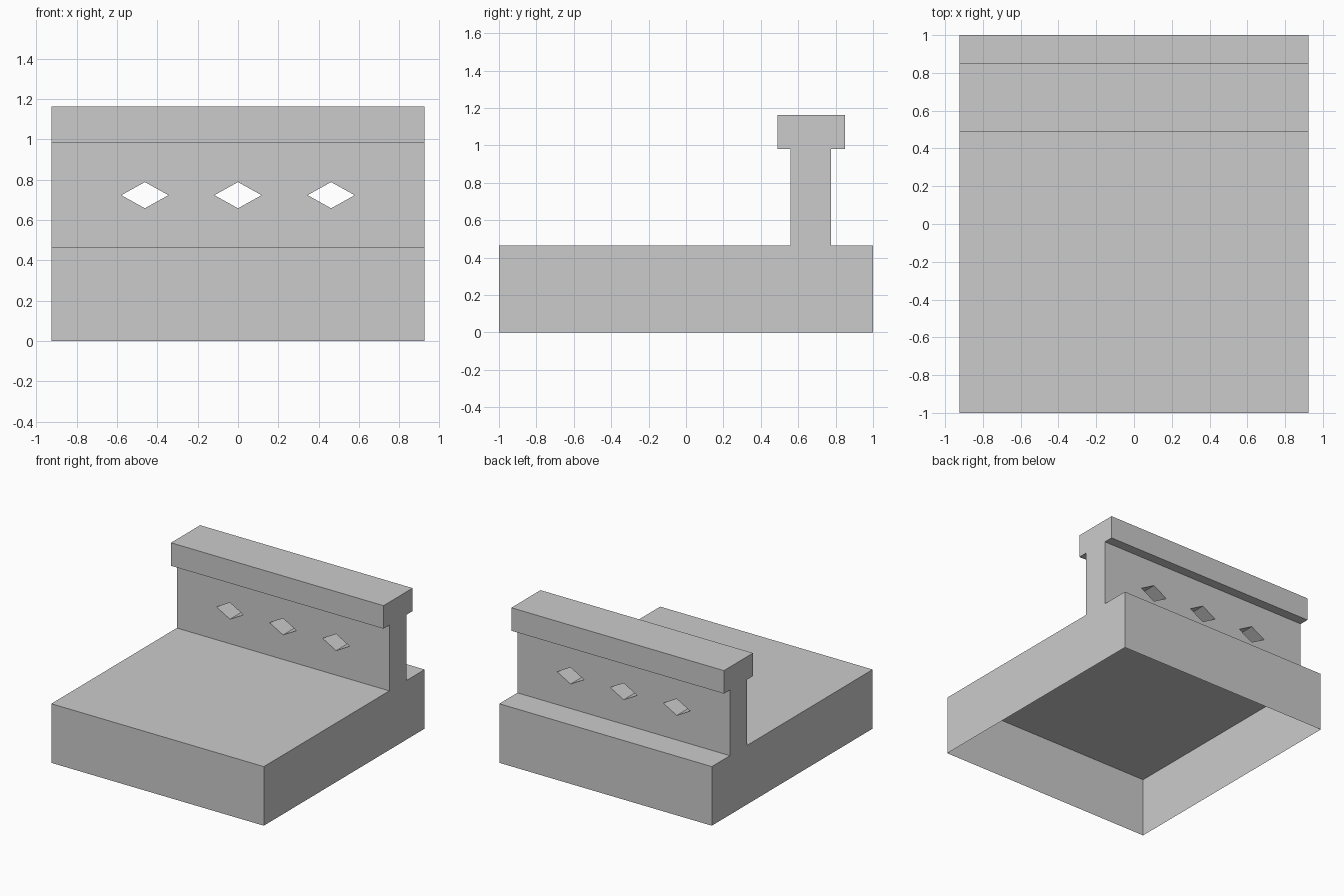
import bpy, bmesh
from mathutils import Vector

if "Cube" in bpy.data.objects:
    bpy.data.objects.remove(bpy.data.objects["Cube"])


def extrude_outline(name, points, direction):
    """Closed solid made by sweeping a flat outline along a direction."""
    bm = bmesh.new()
    face = bm.faces.new([bm.verts.new(p) for p in points])
    swept = bmesh.ops.extrude_face_region(bm, geom=[face], use_keep_orig=True)
    moved = [g for g in swept["geom"] if isinstance(g, bmesh.types.BMVert)]
    bmesh.ops.translate(bm, verts=moved, vec=Vector(direction))
    bmesh.ops.recalc_face_normals(bm, faces=bm.faces[:])
    mesh = bpy.data.meshes.new(name)
    bm.to_mesh(mesh)
    bm.free()
    obj = bpy.data.objects.new(name, mesh)
    bpy.context.collection.objects.link(obj)
    return obj


HALF_X = 0.925

# Base slab and T-shaped rail as one side profile (y, z)
profile = [(-1, 0), (1, 0), (1, 0.465), (0.775, 0.465), (0.775, 0.982),
           (0.85, 0.982), (0.85, 1.163), (0.488, 1.163), (0.488, 0.982),
           (0.56, 0.982), (0.56, 0.465), (-1, 0.465)]
ledge = extrude_outline("ledge_with_railing",
                        [(-HALF_X, y, z) for y, z in profile],
                        (2 * HALF_X, 0, 0))

# Three diamond openings through the rail web
for cx in (-0.462, 0, 0.462):
    diamond = [(cx + dx, 0.4, 0.723 + dz)
               for dx, dz in ((-0.117, 0), (0, -0.065), (0.117, 0), (0, 0.065))]
    cutter = extrude_outline("diamond_cutter", diamond, (0, 0.55, 0))
    cutter.hide_render = True
    mod = ledge.modifiers.new("diamond_hole", 'BOOLEAN')
    mod.operation = 'DIFFERENCE'
    mod.solver = 'EXACT'
    mod.object = cutter
    bpy.context.view_layer.objects.active = ledge
    bpy.ops.object.modifier_apply(modifier=mod.name)
    bpy.data.objects.remove(cutter)

# Open underside
bm = bmesh.new()
bm.from_mesh(ledge.data)
bottom = [f for f in bm.faces if all(v.co.z < 0.001 for v in f.verts)]
bmesh.ops.delete(bm, geom=bottom, context='FACES')

# Ceiling of the hollow base is continuous below the rail
bm.to_mesh(ledge.data)
bm.free()
